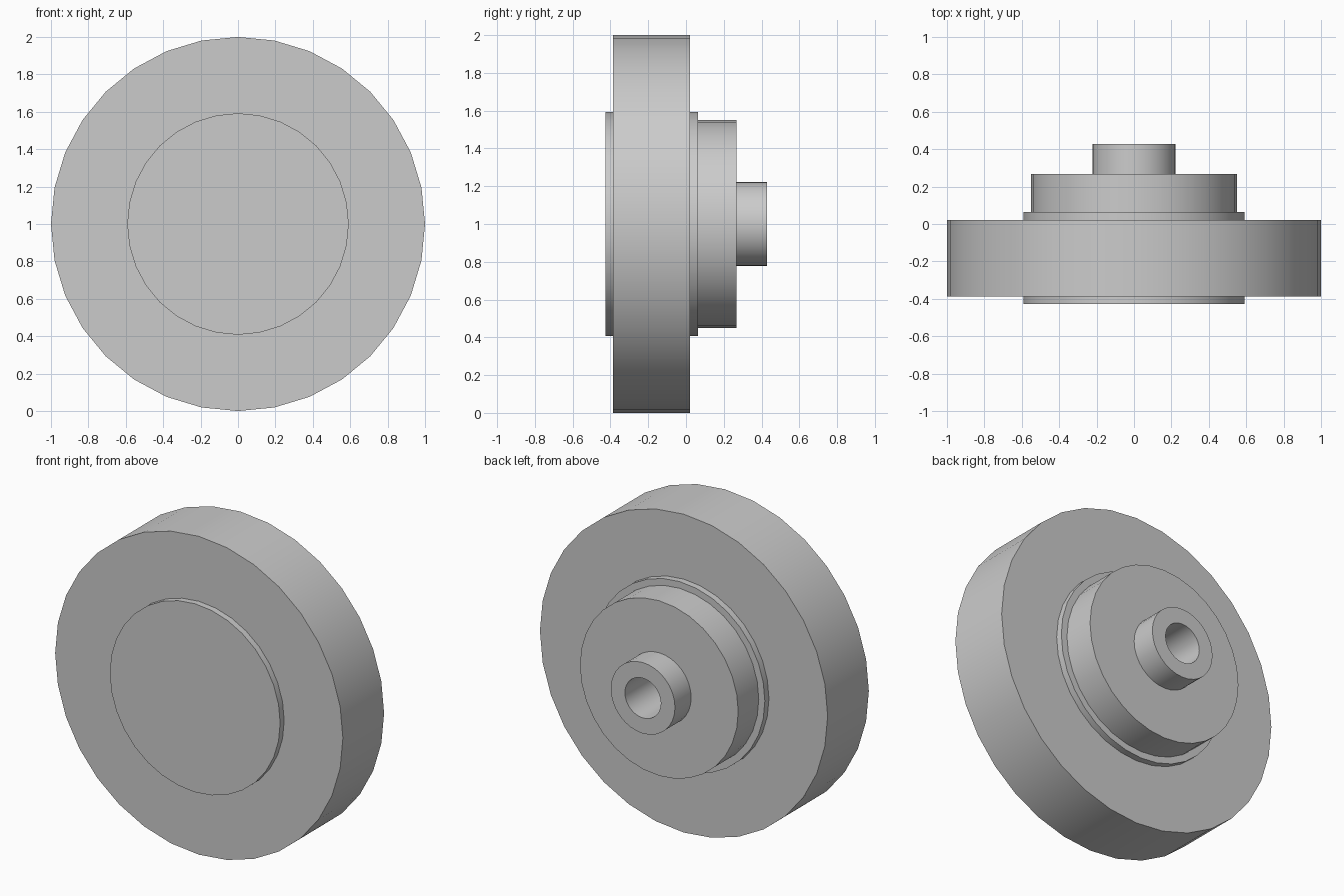
import bpy
import bmesh
from math import pi
from mathutils import Matrix

old = bpy.data.objects.get("Cube")
if old:
    bpy.data.objects.remove(old, do_unlink=True)

SIDES = 32
CENTRE_Z = 1.0

grey = bpy.data.materials.new("plain grey")
grey.use_nodes = True
colour = (0.6, 0.6, 0.6, 1)
grey.diffuse_color = colour
grey.node_tree.nodes["Principled BSDF"].inputs["Base Color"].default_value = colour


def turned(name, profile):
    """Lathe (radius, y) points around the axle, running front to back."""
    bm = bmesh.new()
    verts = [bm.verts.new((r, y, 0)) for r, y in profile]
    edges = [bm.edges.new(pair) for pair in zip(verts, verts[1:])]
    bmesh.ops.spin(bm, geom=verts + edges, cent=(0, 0, 0), axis=(0, 1, 0),
                   angle=2 * pi, steps=SIDES)
    bmesh.ops.remove_doubles(bm, verts=bm.verts, dist=0.0001)
    bmesh.ops.recalc_face_normals(bm, faces=bm.faces)
    bmesh.ops.transform(bm, matrix=Matrix.Translation((0, 0, CENTRE_Z)),
                        verts=bm.verts)
    mesh = bpy.data.meshes.new(name)
    bm.to_mesh(mesh)
    bm.free()
    mesh.materials.append(grey)
    obj = bpy.data.objects.new(name, mesh)
    bpy.context.collection.objects.link(obj)
    bpy.ops.object.select_all(action="DESELECT")
    obj.select_set(True)
    bpy.context.view_layer.objects.active = obj
    bpy.ops.object.shade_smooth_by_angle(angle=pi / 6)


def ring(inner, outer, front, back):
    """Closed rectangular section of a ring."""
    return [(inner, front), (outer, front), (outer, back), (inner, back), (inner, front)]


# Broad outer wheel around the core
turned("wheel_rim", ring(0.56, 1.0, -0.387, 0.022))

# Core disc, standing slightly proud of the rim at both ends
BORE, FLOOR = 0.125, -0.1
turned("core_disc", [(0, -0.427), (0.592, -0.427), (0.592, 0.063),
                     (BORE, 0.063), (BORE, FLOOR), (0, FLOOR)])

# Stepped hub and axle boss, with the bore running through both
turned("hub", ring(BORE, 0.55, 0.063, 0.267))
turned("axle_boss", ring(BORE, 0.223, 0.267, 0.428))
